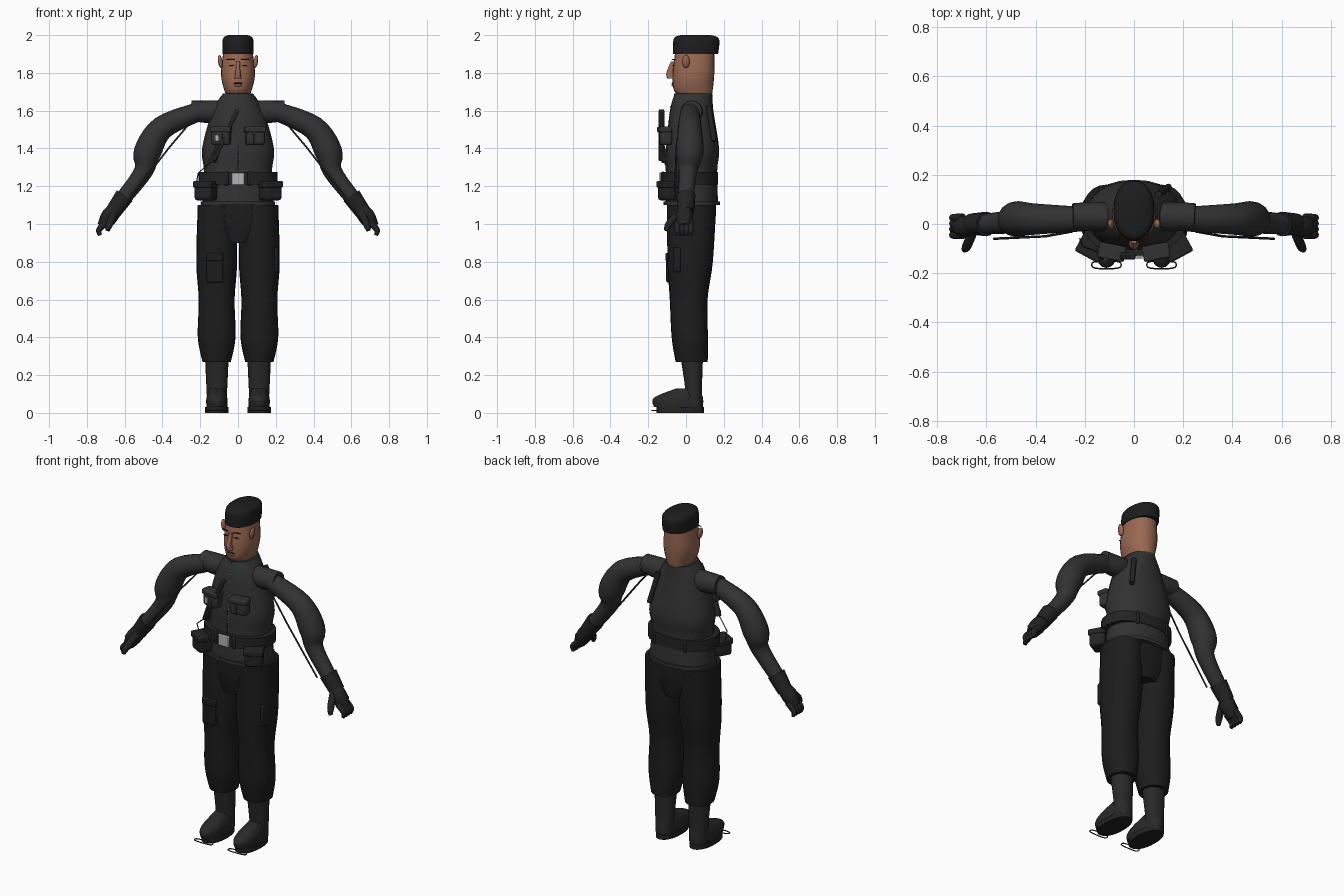
import bpy, bmesh
from math import cos, sin, tau, copysign
from mathutils import Vector, Matrix

cube = bpy.data.objects.get("Cube")
if cube:
    bpy.data.objects.remove(cube, do_unlink=True)


def material(name, red, green, blue):
    mat = bpy.data.materials.new(name)
    mat.use_nodes = True
    mat.diffuse_color = (red, green, blue, 1)
    mat.node_tree.nodes["Principled BSDF"].inputs["Base Color"].default_value = mat.diffuse_color
    return mat


def grey(name, value):
    return material(name, value, value, value)


SKIN = material("skin", .32, .14, .085)
FEATURE = material("dark brown", .05, .02, .015)
BLACK = grey("trouser black", .012)
GEAR = grey("gear black", .017)
BOOT = grey("boot grey", .022)
CLOTH = grey("jacket charcoal", .032)
SILVER = grey("silver", .45)


def mirrored(ob):
    """Repeat a left part on the right side."""
    ob.modifiers.new("other side", 'MIRROR')


def finish(name, bm, mat, bevel=0):
    bmesh.ops.recalc_face_normals(bm, faces=bm.faces)
    mesh = bpy.data.meshes.new(name)
    bm.to_mesh(mesh)
    bm.free()
    mesh.materials.append(mat)
    ob = bpy.data.objects.new(name, mesh)
    bpy.context.collection.objects.link(ob)
    if bevel:
        mod = ob.modifiers.new("rounded", 'BEVEL')
        mod.width, mod.segments = bevel, 2
    bpy.ops.object.select_all(action='DESELECT')
    ob.select_set(True)
    bpy.context.view_layer.objects.active = ob
    bpy.ops.object.shade_smooth_by_angle(angle=.7)
    return ob


def flowing(keys, steps=5):
    """Smooth curve through a few key rows of numbers."""
    keys = [Vector(key) for key in keys]
    rows = []
    for i in range(len(keys) - 1):
        a, b = keys[i], keys[i + 1]
        before, after = keys[max(i - 1, 0)], keys[min(i + 2, len(keys) - 1)]
        for step in range(steps):
            t = step / steps
            bend = (b - before) * (1 - t) - (after - a) * t
            ease = t * t * (3 - 2 * t)
            rows.append(a.lerp(b, ease) + bend * t * (1 - t) / 2)
    return rows + [keys[-1]]


def oval(power=2, sides=24):
    for i in range(sides):
        c, s = cos(tau * i / sides), sin(tau * i / sides)
        yield copysign(abs(c) ** (2 / power), c), copysign(abs(s) ** (2 / power), s)


def bridge(name, rings, mat):
    bm = bmesh.new()
    rows = [[bm.verts.new(p) for p in ring] for ring in rings]
    for a, b in zip(rows, rows[1:]):
        for i in range(len(a)):
            bm.faces.new((a[i - 1], a[i], b[i], b[i - 1]))
    bm.faces.new(rows[0])
    bm.faces.new(rows[-1])
    return finish(name, bm, mat)


def stack(name, keys, mat, x=0):
    """Upright form from rows of height, half width, half depth and middle y."""
    rings = [[(x + u * width, y + v * depth, z) for u, v in oval(2.2)]
             for z, width, depth, y in flowing(keys)]
    return bridge(name, rings, mat)


def band(name, low, high, shape, mat, x=0):
    return stack(name, [(low, *shape), (high, *shape)], mat, x)


def tube(name, keys, mat):
    """Swept form from rows of x, y, z and radius."""
    rows = flowing(keys)
    rings = []
    for i, row in enumerate(rows):
        ahead = (rows[min(i + 1, len(rows) - 1)] - rows[max(i - 1, 0)]).xyz.normalized()
        side = ahead.cross(Vector((0, 1, 0))).normalized()
        other = ahead.cross(side)
        rings.append([row.xyz + (side * u + other * v) * row.w for u, v in oval(sides=16)])
    return bridge(name, rings, mat)


def place(centre, size, turn, axis):
    return (Matrix.Translation(centre) @ Matrix.Rotation(turn, 4, axis)
            @ Matrix.Diagonal(size).to_4x4())


def box(name, centre, size, mat, turn=0, axis='Y', bevel=.008):
    bm = bmesh.new()
    bmesh.ops.create_cube(bm, size=1, matrix=place(centre, size, turn, axis))
    return finish(name, bm, mat, bevel)


def ball(name, centre, radii, mat, turn=0):
    bm = bmesh.new()
    bmesh.ops.create_uvsphere(bm, u_segments=16, v_segments=10, radius=1,
                              matrix=place(centre, radii, turn, 'Y'))
    return finish(name, bm, mat)


def wire(name, points, mat, radius=.003, closed=False):
    curve = bpy.data.curves.new(name, 'CURVE')
    curve.dimensions, curve.bevel_depth, curve.bevel_resolution = '3D', radius, 1
    spline = curve.splines.new('POLY')
    spline.points.add(len(points) - 1)
    for target, point in zip(spline.points, points):
        target.co = (*point, 1)
    spline.use_cyclic_u = closed
    curve.materials.append(mat)
    ob = bpy.data.objects.new(name, curve)
    bpy.context.collection.objects.link(ob)
    return ob


# Head and cap
stack("head", [(1.66, .05, .06, .07), (1.7, .07, .1, .04), (1.8, .09, .11, .04),
               (1.96, .07, .1, .05)], SKIN)
stack("cap", [(1.9, .083, .12, .05), (1.98, .08, .12, .055), (2, .05, .08, .05)], BLACK)

# Facial features
stack("nose", [(1.77, .02, .02, -.08), (1.8, .013, .02, -.084), (1.86, .01, .01, -.07)], SKIN)
ball("mouth", (0, -.07, 1.745), (.025, .007, .004), FEATURE)
ball("lower_lip", (0, -.067, 1.735), (.02, .01, .007), SKIN)
mirrored(ball("ear", (.094, 0, 1.86), (.012, .02, .035), SKIN, .15))
mirrored(ball("eye", (.036, -.066, 1.84), (.015, .005, .003), FEATURE))
mirrored(wire("brow", [(.016, -.073, 1.87), (.06, -.056, 1.87)], FEATURE))

# Jacket with hem, placket and buttons
stack("jacket", [(1.1, .19, .14, .03), (1.28, .18, .135, .03), (1.4, .19, .14, .035),
                 (1.6, .135, .115, .03), (1.69, .08, .1, .04)], CLOTH)
band("jacket_hem", 1.1, 1.12, (.197, .15, .03), CLOTH)
wire("front_placket", [(0, -.106, 1.28), (0, -.104, 1.4), (0, -.06, 1.69)], GEAR)
for i in range(9):
    height = 1.3 + i * .04
    front = -.106 + max(0, height - 1.42) * .12
    ball("jacket_button", (.01, front, height), (.004, .004, .004), SILVER)

# Belt and belt equipment
band("belt", 1.21, 1.275, (.21, .15, .02), GEAR)
box("buckle", (0, -.134, 1.24), (.07, .014, .066), SILVER, bevel=.004)
mirrored(box("front_belt_keeper", (.06, -.122, 1.24), (.02, .02, .075), GEAR))
mirrored(box("rear_belt_keeper", (.1, .15, 1.24), (.02, .02, .075), GEAR))
mirrored(box("belt_pouch", (.17, -.09, 1.175), (.1, .09, .1), GEAR, .5, 'Z', .015))
mirrored(box("belt_pouch_flap", (.17, -.09, 1.21), (.11, .1, .035), GEAR, .5, 'Z'))

# Chest equipment
mirrored(box("chest_pocket", (.09, -.11, 1.46), (.1, .06, .085), CLOTH, .18, 'Z', .014))
mirrored(box("chest_pocket_flap", (.09, -.114, 1.5), (.11, .064, .03), CLOTH, .18, 'Z'))
mirrored(wire("pocket_pleat", [(.085, -.141, 1.48), (.085, -.141, 1.42)], GEAR))
box("badge", (-.113, -.142, 1.455), (.02, .008, .035), SILVER, bevel=.002)
box("baton", (-.065, -.13, 1.47), (.022, .03, .3), GEAR, .44)
tube("radio", [(-.135, -.11, 1.33, .02), (-.1, -.13, 1.42, .015)], GEAR)
wire("radio_cable", [(-.13, -.12, 1.34), (-.21, -.09, 1.27), (-.22, -.06, 1.22)], GEAR)
tube("back_holder", [(.1, .12, 1.62, .014), (.14, .15, 1.44, .014)], GEAR)

# Arms
mirrored(tube("shoulder", [(.08, .03, 1.6, .055), (.16, .03, 1.595, .06),
                           (.25, .03, 1.6, .054)], CLOTH))
mirrored(tube("sleeve", [(.21, .02, 1.595, .05), (.4, .02, 1.51, .063), (.48, .02, 1.38, .072),
                         (.5, .01, 1.28, .05), (.6, 0, 1.145, .042)], CLOTH))
mirrored(wire("arm_strap", [(.25, -.03, 1.54), (.36, -.05, 1.41), (.57, -.06, 1.14)], GEAR, .005))

# Gloves
mirrored(tube("glove_cuff", [(.6, 0, 1.15, .05), (.66, 0, 1.065, .043)], GEAR))
mirrored(tube("hand", [(.64, 0, 1.09, .036), (.68, -.01, 1.04, .045), (.715, -.01, .985, .033)], GEAR))
mirrored(box("knuckle_guard", (.71, -.01, 1.05), (.016, .06, .06), GEAR, -.6))
for i in range(4):
    y = i * .023 - .044
    mirrored(tube("finger", [(.695, y, 1.01, .017), (.735, y, .97, .016), (.73, y, .94, .01)], GEAR))
mirrored(tube("thumb", [(.655, -.03, 1.06, .02), (.68, -.09, 1, .019), (.69, -.105, .965, .011)], GEAR))

# Trousers and their pockets
stack("hips", [(.9, .1, .11, .03), (1, .2, .125, .03), (1.11, .19, .13, .03)], BLACK)
mirrored(stack("trouser_leg", [(.27, .075, .085, .03), (.4, .1, .096, .02), (.6, .095, .1, .014),
                               (.8, .108, .12, .022), (1.1, .1, .13, .03)], BLACK, .113))
box("thigh_pocket", (-.123, -.09, .765), (.085, .03, .15), BLACK)
box("thigh_pocket_flap", (-.123, -.094, .825), (.09, .03, .045), BLACK)
box("side_pocket", (.2, -.045, .81), (.026, .04, .13), BLACK, -.35, 'Z')

# Boots, soles and front binding loops
foot_x = .112
mirrored(stack("boot_shaft", [(.03, .05, .05, .04), (.13, .055, .045, .04),
                              (.3, .063, .06, .03)], BOOT, foot_x))
mirrored(stack("boot_foot", [(.03, .055, .13, -.04), (.08, .055, .13, -.04),
                             (.13, .035, .06, .01)], BOOT, foot_x))
mirrored(band("sole", 0, .03, (.063, .125, -.03), GEAR, foot_x))
loop = [(foot_x + u * .06, v * .016 - .166, .012) for u, v in oval(3)]
mirrored(wire("binding_loop", loop, GEAR, closed=True))
